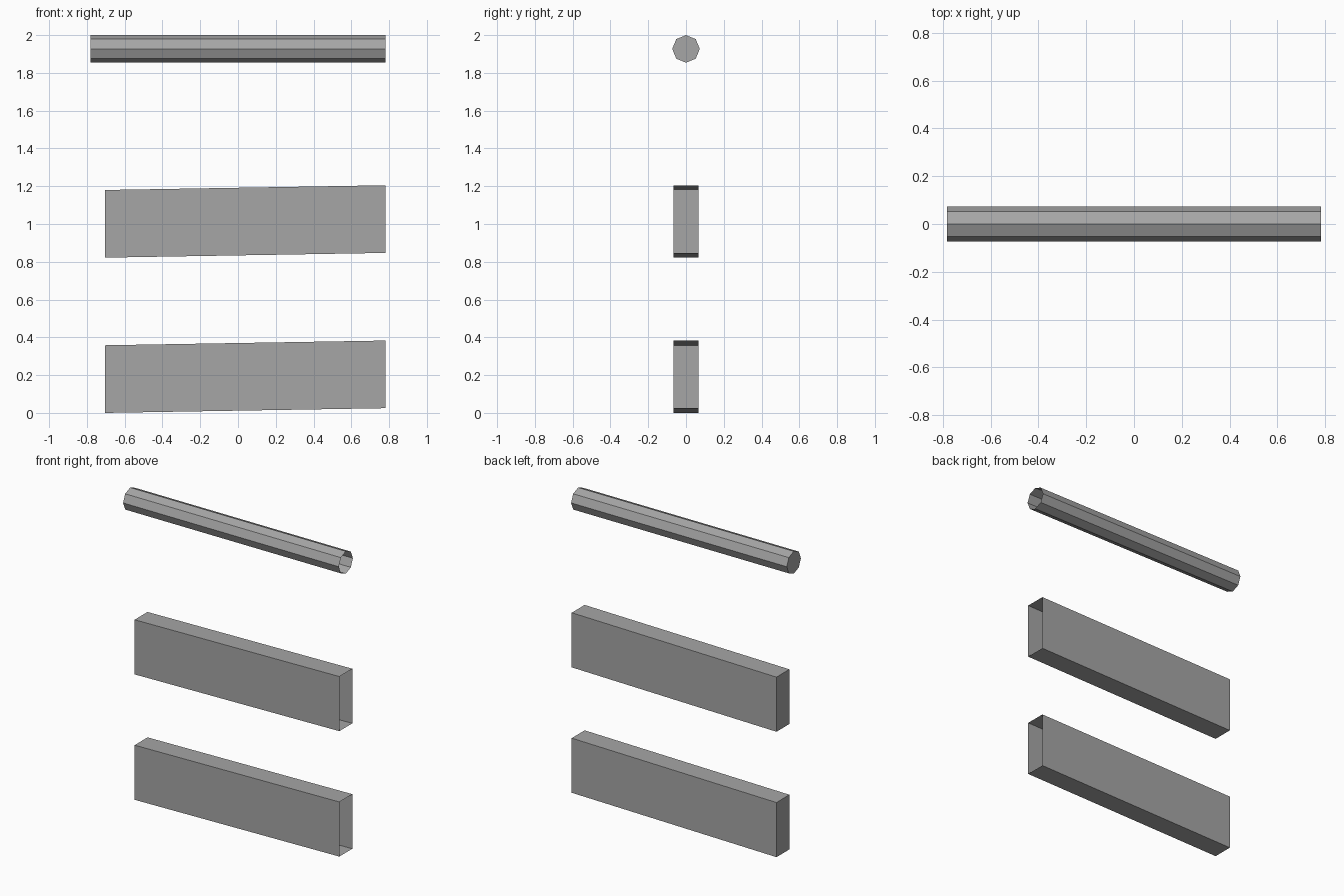
import bpy, math

if "Cube" in bpy.data.objects:
    bpy.data.objects.remove(bpy.data.objects["Cube"])

grey = bpy.data.materials.new("grey")
grey.diffuse_color = (0.38, 0.38, 0.38, 1)
grey.use_nodes = True
grey.node_tree.nodes["Principled BSDF"].inputs["Base Color"].default_value = grey.diffuse_color


def open_tube(name, left, right):
    """Tube between two matching rings, capped on the left and open on the right."""
    n = len(left)
    faces = [(i, (i + 1) % n, n + (i + 1) % n, n + i) for i in range(n)]
    faces.append(tuple(reversed(range(n))))
    mesh = bpy.data.meshes.new(name)
    mesh.from_pydata(left + right, [], faces)
    mesh.materials.append(grey)
    mesh.update()
    obj = bpy.data.objects.new(name, mesh)
    bpy.context.collection.objects.link(obj)


# Octagonal top rail, corners on the axes
R, X = 0.073, 0.782
ring = [(R * math.cos(i * math.pi / 4), 2 - R + R * math.sin(i * math.pi / 4)) for i in range(8)]
open_tube("top_rail", [(-X, y, z) for y, z in ring], [(X, y, z) for y, z in ring])

# Two slightly rising planks
HALF, HEIGHT, RISE = 0.067, 0.358, 0.025
section = [(-HALF, 0), (HALF, 0), (HALF, HEIGHT), (-HALF, HEIGHT)]
for name, base in (("lower_plank", 0), ("upper_plank", 0.822)):
    open_tube(name,
              [(-0.703, y, base + z) for y, z in section],
              [(X, y, base + RISE + z) for y, z in section])
